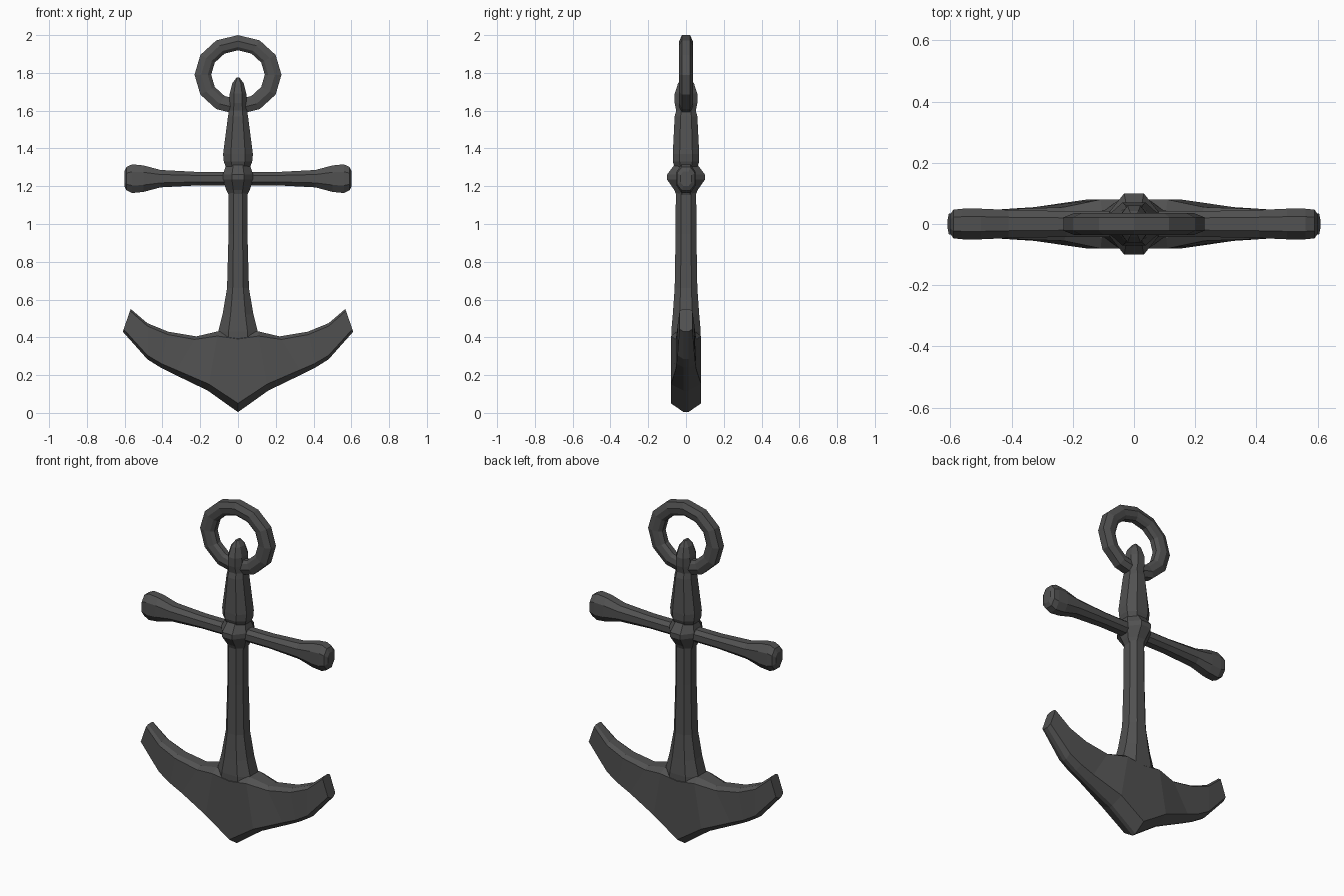
import bpy, bmesh, math

if "Cube" in bpy.data.objects:
    bpy.data.objects.remove(bpy.data.objects["Cube"])

iron = bpy.data.materials.new("dark iron")
iron.diffuse_color = (0.082, 0.082, 0.082, 1)
iron.use_nodes = True
iron.node_tree.nodes["Principled BSDF"].inputs["Base Color"].default_value = iron.diffuse_color


def loft(name, rings, closed=False):
    """Skin a row of equal-length point rings; cap the ends unless closed."""
    bm = bmesh.new()
    vs = [[bm.verts.new(p) for p in r] for r in rings]
    n = len(vs[0])
    count = len(vs) if closed else len(vs) - 1
    for i in range(count):
        a, b = vs[i], vs[(i + 1) % len(vs)]
        for j in range(n):
            k = (j + 1) % n
            bm.faces.new((a[j], a[k], b[k], b[j]))
    if not closed:
        bm.faces.new(vs[0])
        bm.faces.new(vs[-1])
    bmesh.ops.recalc_face_normals(bm, faces=bm.faces)
    me = bpy.data.meshes.new(name)
    bm.to_mesh(me)
    bm.free()
    me.materials.append(iron)
    ob = bpy.data.objects.new(name, me)
    bpy.context.collection.objects.link(ob)
    return ob


def octagon(a, b, f=0.48):
    """Chamfered rectangle with half sizes a, b."""
    return [(a, -b * f), (a, b * f), (a * f, b), (-a * f, b),
            (-a, b * f), (-a, -b * f), (-a * f, -b), (a * f, -b)]


# Shank with its collar and rounded eye: z, half x, half y
shank = [(0.30, 0.11, 0.078), (0.43, 0.105, 0.078), (0.52, 0.082, 0.07),
         (0.66, 0.058, 0.06), (0.95, 0.05, 0.055), (1.16, 0.049, 0.054)]
loft("shank", [[(x, y, z) for x, y in octagon(a, b)] for z, a, b in shank + [(1.25, 0.05, 0.055)]])

collar = [(1.15, 0.048, 0.05), (1.18, 0.062, 0.062), (1.235, 0.08, 0.10),
          (1.262, 0.08, 0.10), (1.315, 0.062, 0.06)]
loft("collar", [[(x, y, z) for x, y in octagon(a, b, 0.4)] for z, a, b in collar])

head = [(1.29, 0.06, 0.055), (1.33, 0.075, 0.07), (1.37, 0.079, 0.07),
        (1.57, 0.053, 0.06), (1.60, 0.048, 0.052), (1.64, 0.046, 0.06),
        (1.69, 0.044, 0.06), (1.745, 0.03, 0.042), (1.775, 0.008, 0.02)]
loft("shank_head", [[(x, y, z) for x, y in octagon(a, b)] for z, a, b in head])

# Stock: x, half y, half z, mirrored
half = [(0.05, 0.042, 0.036), (0.22, 0.042, 0.036), (0.41, 0.046, 0.046),
        (0.50, 0.05, 0.07), (0.56, 0.05, 0.076), (0.59, 0.047, 0.062), (0.602, 0.03, 0.038)]
stock = [(-x, a, b) for x, a, b in reversed(half)] + half
loft("stock", [[(x, y, 1.24 + z) for y, z in octagon(a, b)] for x, a, b in stock])

# Arms: bottom x, bottom z, top x, top z, half thickness, mirrored
arm = [(0.0, 0.004, 0.0, 0.425, 0.08), (0.16, 0.118, 0.105, 0.432, 0.08),
       (0.34, 0.205, 0.22, 0.405, 0.055), (0.41, 0.24, 0.37, 0.43, 0.05),
       (0.48, 0.284, 0.48, 0.475, 0.045), (0.61, 0.43, 0.568, 0.55, 0.034)]


def arm_section(s, side):
    bx, bz, tx, tz, t = s
    pts = []
    for y, u in ((0.012, 0), (t, 0.11), (t, 0.92), (t * 0.55, 1),
                 (-t * 0.55, 1), (-t, 0.92), (-t, 0.11), (-0.012, 0)):
        pts.append((side * (bx + (tx - bx) * u), y, bz + (tz - bz) * u))
    return pts


loft("arms", [arm_section(s, -1) for s in reversed(arm[1:])] + [arm_section(s, 1) for s in arm])

# Twelve-sided ring through the eye: cross-section is radius, y
section = [(0.23, -0.022), (0.23, 0.022), (0.195, 0.036),
           (0.16, 0.03), (0.142, 0.015), (0.142, -0.015), (0.16, -0.03), (0.195, -0.036)]
ring = []
for k in range(12):
    a = k * math.tau / 12
    ring.append([(r * math.cos(a), y, 1.79 + r * 0.913 * math.sin(a)) for r, y in section])
loft("ring", ring, closed=True)
